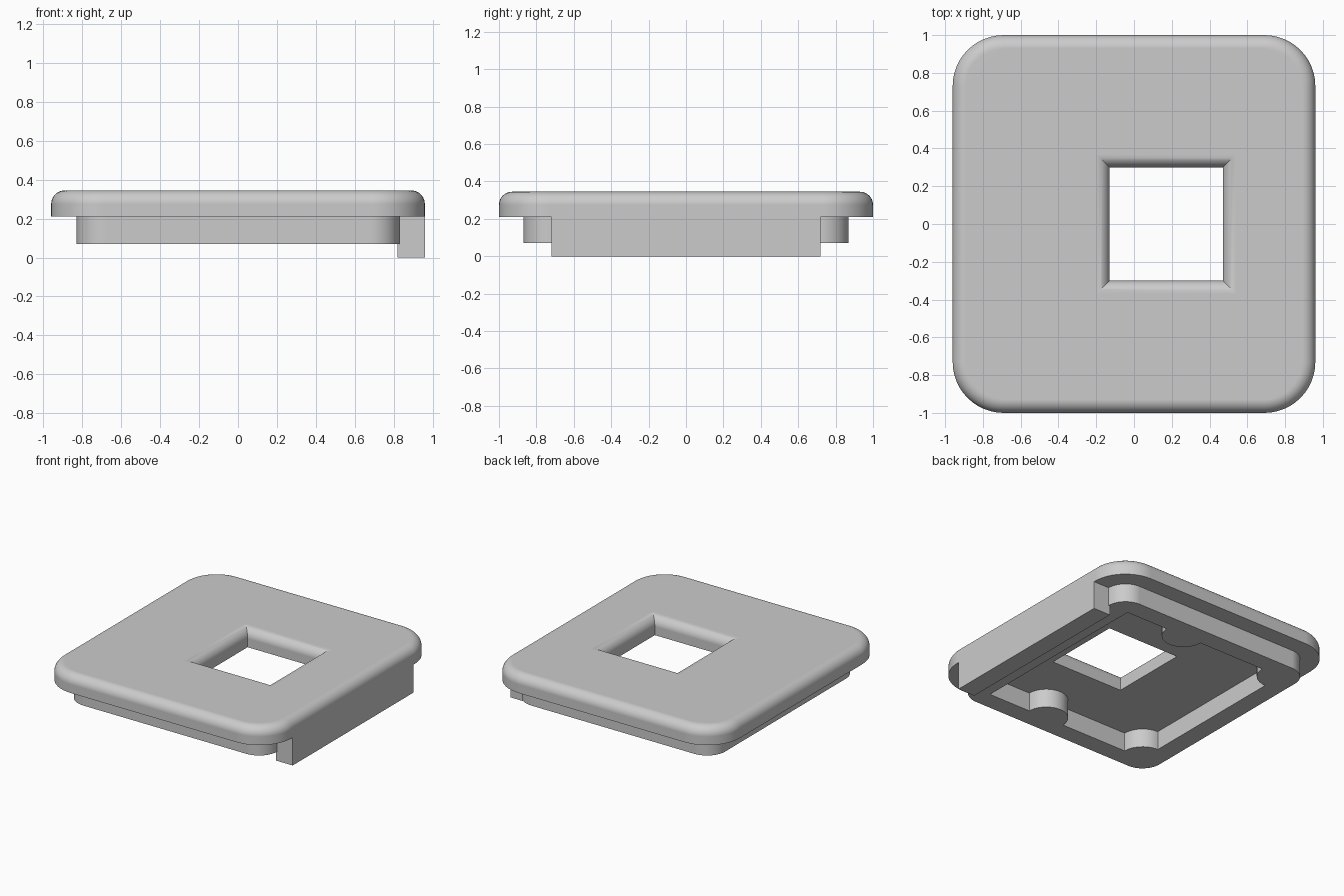
import bpy
import bmesh
from math import cos, sin, radians

cube = bpy.data.objects.get("Cube")
if cube:
    bpy.data.objects.remove(cube, do_unlink=True)

BASE_Z, TOP_Z, FILLET = 0.21, 0.345, 0.07
RIM_Z = 0.07

grey = bpy.data.materials.new("light grey")
grey.use_nodes = True
colour = (0.6, 0.6, 0.6, 1)
grey.diffuse_color = colour
grey.node_tree.nodes["Principled BSDF"].inputs["Base Color"].default_value = colour


def arc(cx, cy, r, start, end, steps=12):
    angles = [radians(start + (end - start) * i / steps) for i in range(steps + 1)]
    return [(cx + r * cos(a), cy + r * sin(a)) for a in angles]


def rounded_rect(hx, hy, r):
    x, y = hx - r, hy - r
    return (arc(x, y, r, 0, 90) + arc(-x, y, r, 90, 180)
            + arc(-x, -y, r, 180, 270) + arc(x, -y, r, 270, 360))


def rect(x0, x1, y0, y1):
    return [(x0, y0), (x1, y0), (x1, y1), (x0, y1)]


def finish(name, bm):
    bmesh.ops.recalc_face_normals(bm, faces=bm.faces)
    mesh = bpy.data.meshes.new(name)
    bm.to_mesh(mesh)
    bm.free()
    mesh.materials.append(grey)
    obj = bpy.data.objects.new(name, mesh)
    bpy.context.collection.objects.link(obj)
    bpy.ops.object.select_all(action="DESELECT")
    obj.select_set(True)
    bpy.context.view_layer.objects.active = obj
    bpy.ops.object.shade_smooth_by_angle(angle=radians(30))
    # keep the flat faces evenly shaded beside the rounded edges
    weighted = obj.modifiers.new("Weighted Normal", "WEIGHTED_NORMAL")
    weighted.keep_sharp = True
    weighted.weight = 100
    return obj


def pierced_solid(name, outers, holes, heights):
    """Loft outer and hole outlines through the heights and cap both ends."""
    bm = bmesh.new()
    caps = ([], [])
    for outlines in (outers, holes):
        loops = [[bm.verts.new((x, y, z)) for x, y in outline]
                 for outline, z in zip(outlines, heights)]
        for low, high in zip(loops, loops[1:]):
            for i in range(len(low)):
                j = (i + 1) % len(low)
                bm.faces.new((low[i], low[j], high[j], high[i]))
        for cap, loop in zip(caps, (loops[0], loops[-1])):
            for i, v in enumerate(loop):
                cap.append(bm.edges.get((v, loop[(i + 1) % len(loop)])))
    for cap in caps:
        bmesh.ops.triangle_fill(bm, use_beauty=True, use_dissolve=False, edges=cap)
    return finish(name, bm)


# Cover plate: rounded corners, filleted top edge, filleted square opening
profile = [(0, BASE_Z)] + [(FILLET - x, TOP_Z - FILLET + z)
                           for x, z in arc(0, 0, FILLET, 0, 90, 10)]
pierced_solid(
    "cover_plate",
    [rounded_rect(0.96 - d, 1 - d, 0.27 - d) for d, z in profile],
    [rect(-0.13 - d, 0.47 + d, -0.3 - d, 0.3 + d) for d, z in profile],
    [z for d, z in profile])

# Underside rim: inner wall carries two side bosses and two corner bosses
half = 0.73
inner = [(0.67, -half), (0.67, half)]
inner += arc(0.17, half, 0.15, 0, -180, 20)
inner += arc(-0.69, half, 0.16, 0, -90)
inner += arc(-0.69, -half, 0.16, 90, 0)
inner += arc(0.17, -half, 0.15, 180, 0, 20)
outer = rounded_rect(0.83, 0.87, 0.15)
pierced_solid("underside_rim", [outer, outer], [inner, inner], [RIM_Z, BASE_Z + 0.01])

# Side lip: long bar hanging flush with the plate's edge
bm = bmesh.new()
bmesh.ops.create_cube(bm, size=1)
bmesh.ops.scale(bm, vec=(0.14, 1.44, BASE_Z), verts=bm.verts)
bmesh.ops.translate(bm, vec=(0.89, 0, BASE_Z / 2), verts=bm.verts)
finish("side_lip", bm)
